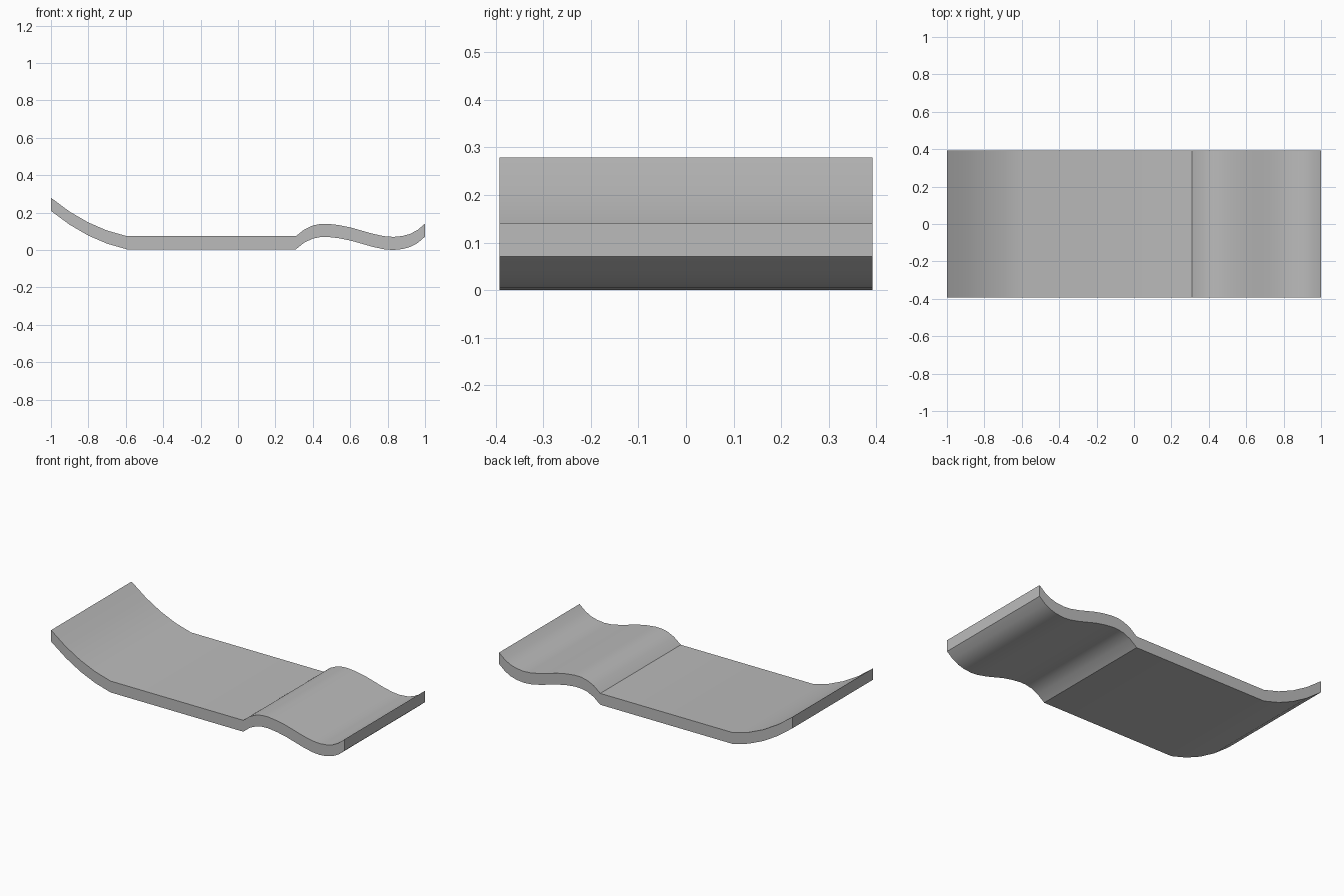
import bpy, bmesh, math

if "Cube" in bpy.data.objects:
    bpy.data.objects.remove(bpy.data.objects["Cube"], do_unlink=True)

HALF_WIDTH = 0.392
THICKNESS = 0.07

# Underside profile: raised tail, flat middle, wavy front end
TAIL = [(-1, 0.209), (-0.9, 0.135), (-0.8, 0.077), (-0.7, 0.034), (-0.595, 0.004)]
WAVE = [(0.31, 0.004), (0.355, 0.04), (0.4, 0.061), (0.44, 0.069), (0.48, 0.07),
        (0.54, 0.063), (0.6, 0.051), (0.66, 0.034), (0.72, 0.017), (0.78, 0.004),
        (0.83, 0), (0.88, 0.005), (0.92, 0.016), (0.96, 0.037), (1, 0.071)]


def make_material(name, rgb):
    mat = bpy.data.materials.new(name)
    mat.use_nodes = True
    mat.diffuse_color = (*rgb, 1)
    mat.node_tree.nodes["Principled BSDF"].inputs["Base Color"].default_value = (*rgb, 1)
    return mat


def swept_slab(name, profile, mat):
    """Sweep a rectangular section along a profile in the xz plane."""
    bm = bmesh.new()
    rings = []
    for x, z in profile:
        corners = [(-HALF_WIDTH, z), (HALF_WIDTH, z),
                   (HALF_WIDTH, z + THICKNESS), (-HALF_WIDTH, z + THICKNESS)]
        rings.append([bm.verts.new((x, y, h)) for y, h in corners])
    for a, b in zip(rings, rings[1:]):
        for i in range(4):
            j = (i + 1) % 4
            bm.faces.new((a[i], a[j], b[j], b[i]))
    bm.faces.new(rings[0])
    bm.faces.new(rings[-1])
    bmesh.ops.recalc_face_normals(bm, faces=bm.faces)
    mesh = bpy.data.meshes.new(name)
    bm.to_mesh(mesh)
    bm.free()
    mesh.materials.append(mat)
    obj = bpy.data.objects.new(name, mesh)
    bpy.context.collection.objects.link(obj)
    return obj


# Curved board
board = swept_slab("curved_board", TAIL + WAVE, make_material("light_grey", (0.5, 0.5, 0.5)))

# Smooth along the curves, sharp at the rim and the fold
bpy.ops.object.select_all(action="DESELECT")
board.select_set(True)
bpy.context.view_layer.objects.active = board
bpy.ops.object.shade_smooth_by_angle(angle=math.radians(30))
